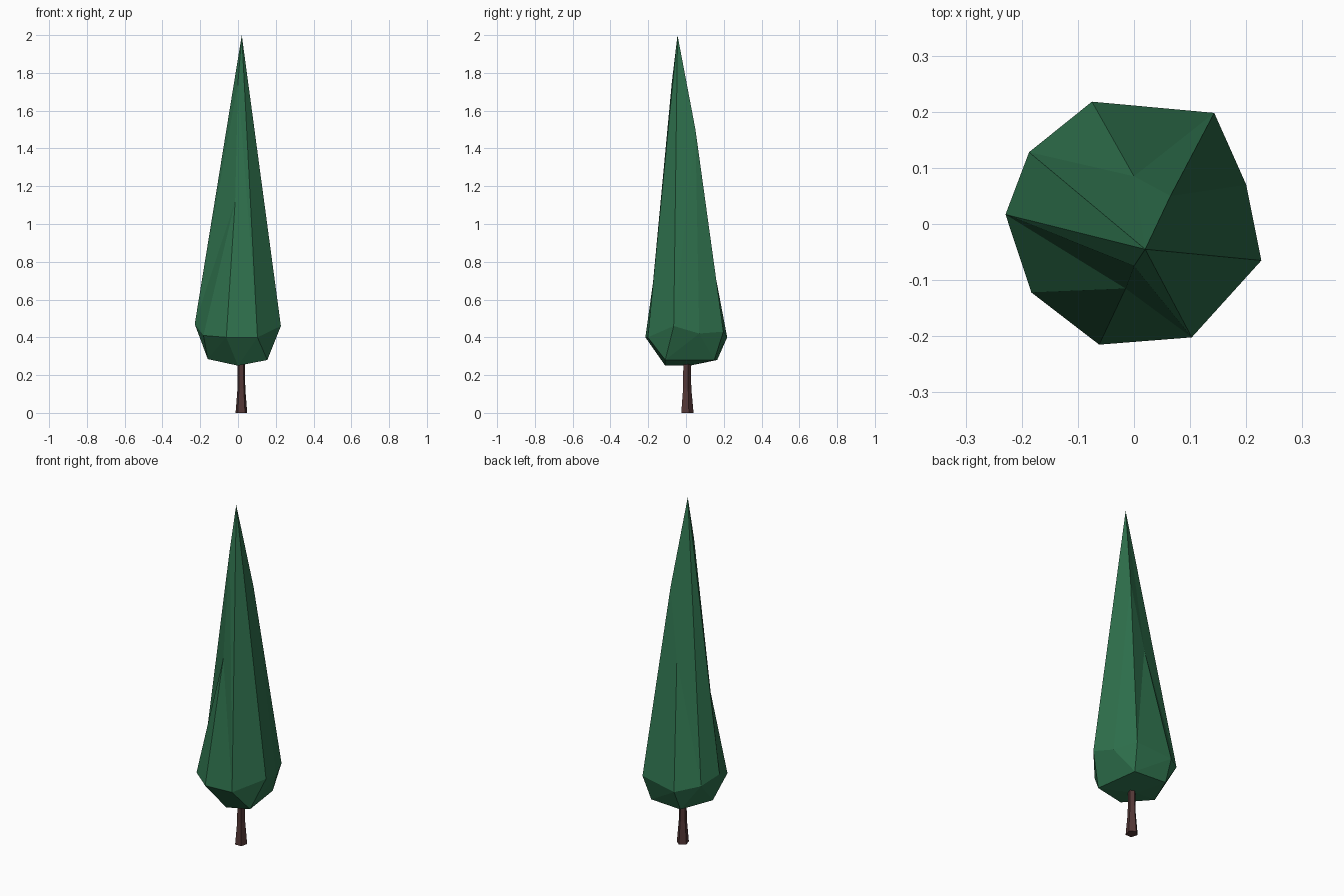
import bpy, math

if "Cube" in bpy.data.objects:
    bpy.data.objects.remove(bpy.data.objects["Cube"])


def material(name, rgb):
    m = bpy.data.materials.new(name)
    m.diffuse_color = (*rgb, 1)
    m.use_nodes = True
    m.node_tree.nodes["Principled BSDF"].inputs["Base Color"].default_value = m.diffuse_color
    return m


def add_mesh(name, verts, faces, mat):
    me = bpy.data.meshes.new(name)
    me.from_pydata(verts, [], faces)
    me.update()
    me.materials.append(mat)
    ob = bpy.data.objects.new(name, me)
    bpy.context.collection.objects.link(ob)
    return ob


leaf = material("dark green", (0.028, 0.165, 0.074))
bark = material("dark brown", (0.085, 0.038, 0.036))

# Foliage: widest ring, counter-clockwise from the right
wide = [(0.227, -0.065, 0.46), (0.20, 0.07, 0.42), (0.143, 0.198, 0.43),
        (-0.075, 0.218, 0.40), (-0.187, 0.128, 0.43), (-0.229, 0.017, 0.47),
        (-0.183, -0.122, 0.41), (-0.062, -0.215, 0.40), (0.103, -0.202, 0.40)]
# Tip, and the bends in the tall ridges
A, M, N, B, C = range(9, 14)
upper = [(0.02, -0.045, 2.0), (-0.015, -0.115, 1.12), (0.0, -0.075, 1.75),
         (0.0, 0.085, 1.1), (0.065, 0.05, 1.5)]
# Underside ring and its centre
lower = [(0.155, -0.11, 0.28), (0.12, 0.15, 0.28), (-0.08, 0.165, 0.28),
         (-0.16, -0.02, 0.285), (0.0, -0.11, 0.25), (0.0, 0.02, 0.25)]

# Tall faces up to the tip
faces = [(8, 0, A), (0, 1, C), (0, C, A), (1, 2, C), (2, 3, B), (2, B, C),
         (C, B, A), (3, 4, B), (4, A, B), (4, 5, A), (5, N, A), (5, M, N),
         (5, 6, M), (6, 7, M), (7, 8, M), (8, N, M), (8, A, N)]
# Tapered skirt: each wide point leads to one underside point
first = 14
lead = [first + k for k in (0, 1, 1, 2, 3, 3, 3, 4, 0)]
for i in range(9):
    j = (i + 1) % 9
    faces.append((j, i, lead[i]))
    if lead[i] != lead[j]:
        faces.append((j, lead[i], lead[j]))
# Underside fan
for k in range(5):
    faces.append((first + (k + 1) % 5, first + k, first + 5))
add_mesh("foliage", wide + upper + lower, faces, leaf)

# Trunk: five-sided, flared at the foot
rings = [(0.0, 0.036), (0.13, 0.024), (0.40, 0.021)]
n = 5
verts, tf = [], []
for z, r in rings:
    for k in range(n):
        a = math.radians(72 * k + 90)
        verts.append((0.018 + 0.9 * r * math.cos(a), 0.004 + r * math.sin(a), z))
for s in range(len(rings) - 1):
    for k in range(n):
        p, q = s * n + k, s * n + (k + 1) % n
        tf.append((p, q, q + n, p + n))
tf.append(tuple(reversed(range(n))))
tf.append(tuple(range(2 * n, 3 * n)))
add_mesh("trunk", verts, tf, bark)
